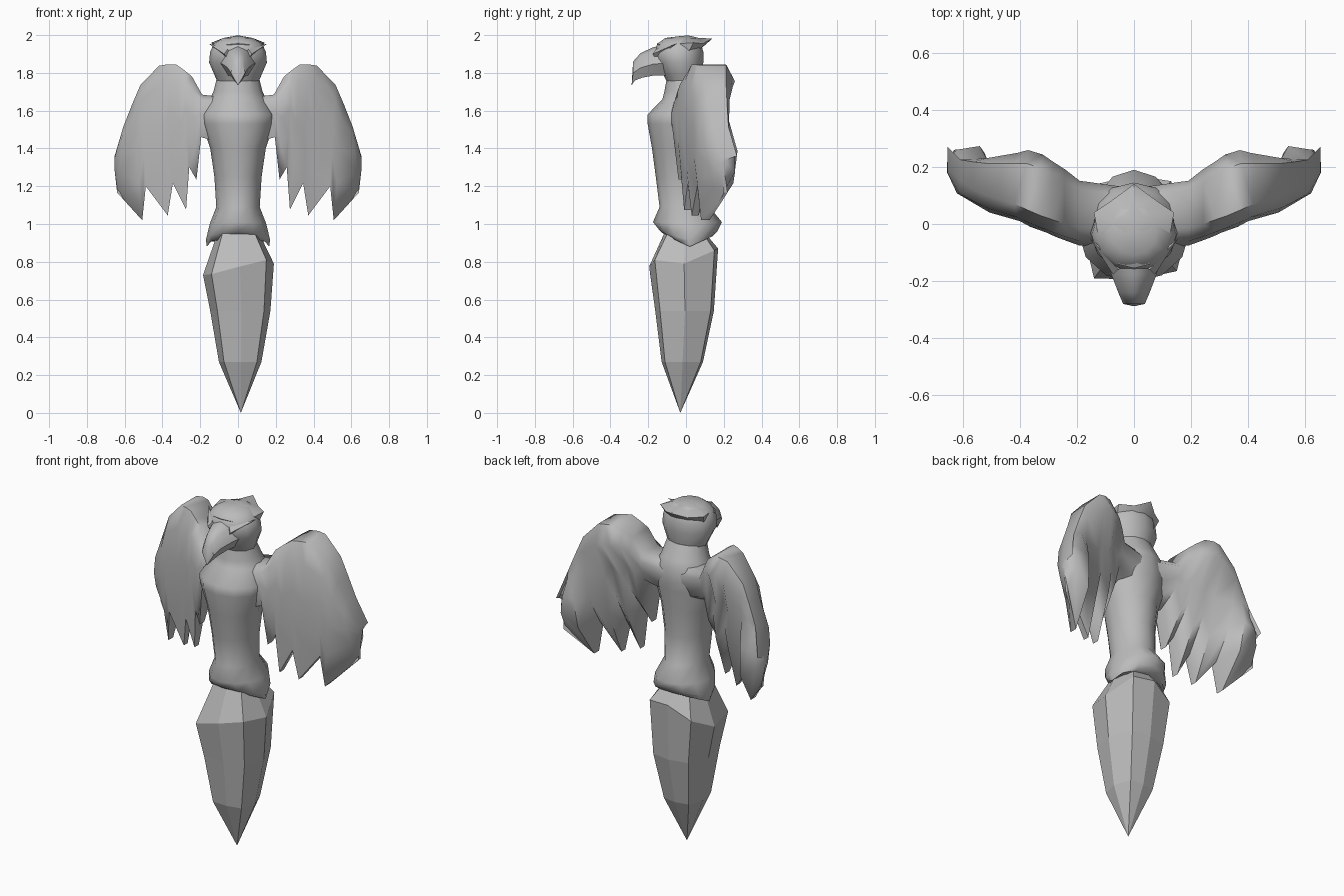
import bpy, bmesh, math
from mathutils import Vector

old = bpy.data.objects.get("Cube")
if old:
    bpy.data.objects.remove(old, do_unlink=True)

stone = bpy.data.materials.new("stone_grey")
stone.use_nodes = True
stone.diffuse_color = (0.5, 0.5, 0.5, 1)
stone.node_tree.nodes["Principled BSDF"].inputs["Base Color"].default_value = (0.5, 0.5, 0.5, 1)


def finish(name, bm, angle):
    """Turn a bmesh into a shaded object."""
    bmesh.ops.recalc_face_normals(bm, faces=bm.faces)
    mesh = bpy.data.meshes.new(name)
    bm.to_mesh(mesh)
    bm.free()
    mesh.materials.append(stone)
    ob = bpy.data.objects.new(name, mesh)
    bpy.context.collection.objects.link(ob)
    bpy.ops.object.select_all(action='DESELECT')
    ob.select_set(True)
    bpy.context.view_layer.objects.active = ob
    if angle:
        bpy.ops.object.shade_smooth_by_angle(angle=math.radians(angle))
    return ob


def loft(name, rings, angle, tip=None):
    """Skin a list of equal rings; close with caps or a tip point."""
    bm = bmesh.new()
    loops = [[bm.verts.new(p) for p in ring] for ring in rings]
    n = len(rings[0])
    for a, b in zip(loops, loops[1:]):
        for i in range(n):
            bm.faces.new((a[i], a[(i + 1) % n], b[(i + 1) % n], b[i]))
    bm.faces.new(loops[0])
    if tip:
        t = bm.verts.new(tip)
        for i in range(n):
            bm.faces.new((loops[-1][i], loops[-1][(i + 1) % n], t))
    else:
        bm.faces.new(loops[-1])
    return finish(name, bm, angle)


def oval(z, rx, front, back, lift=0, sides=12):
    """Horizontal oval whose front and back can rise above its sides."""
    ring = []
    for i in range(sides):
        a = math.tau * i / sides
        c, s = math.cos(a), math.sin(a)
        ring.append((rx * c, (front + back) / 2 + (back - front) / 2 * s, z + lift * abs(s)))
    return ring


def mirrored(ob):
    """Mirror a part lying on +x."""
    ob.modifiers.new("mirror", 'MIRROR')
    return ob


# Crystal base: irregular eight-sided gem
gem = [(-.14, -.19, .735), (.01, -.195, .775), (.15, -.165, .81), (.19, -.01, .79),
       (.13, .15, .86), (0, .17, .87), (-.13, .14, .8), (-.185, 0, .73)]
gem_rings = [[(x * .58, y * .58, .955) for x, y, z in gem], gem]
for scale, dx, dy, level in ((.85, .01, .003, .54), (.6, .01, -.012, .27)):
    gem_rings.append([(x * scale + dx, y * scale + dy, level) for x, y, z in gem])
loft("crystal_base", gem_rings, 0, tip=(.015, -.03, 0))

# Body with flared hem, chest and neck
body = [(.88, .165, -.1, .14, .055), (.915, .17, -.135, .165, .045), (1, .15, -.175, .19, .01),
        (1.09, .115, -.14, .125), (1.25, .125, -.16, .115), (1.4, .147, -.18, .125),
        (1.53, .19, -.203, .14), (1.58, .195, -.203, .145), (1.66, .15, -.125, .145),
        (1.7, .13, -.115, .125), (1.78, .11, -.1, .08)]
loft("body", [oval(*r) for r in body], 60)

# Rounded head
head = [(1.73, .1, -.09, .07), (1.79, .125, -.12, .08), (1.855, .153, -.155, .092),
        (1.91, .148, -.17, .092), (1.955, .128, -.15, .08), (1.985, .08, -.11, .06)]
loft("head", [oval(*r) for r in head], 60, tip=(0, -.02, 1.996))

# Hooked beak: cross-sections marching forward
beak = []
for y, top, low, w in ((-.09, 1.955, 1.785, .1), (-.175, 1.935, 1.787, .08),
                       (-.24, 1.905, 1.775, .055), (-.28, 1.86, 1.76, .038)):
    mid = top * .4 + low * .6
    beak.append([(0, y, top), (w * .6, y, top * .85 + low * .15), (w, y, mid), (w * .55, y + .01, low),
                 (-w * .55, y + .01, low), (-w, y, mid), (-w * .6, y, top * .85 + low * .15)])
loft("beak", beak, 50, tip=(0, -.288, 1.735))

# Feather crest hugging the skull and swept back to points
half = [(.06, -.14, 1.95), (.11, -.09, 1.955), (.128, -.03, 1.955), (.14, .04, 1.96), (.07, .088, 1.955)]
rim = [(0, -.155, 1.955)] + half + [(0, .14, 1.982)] + [(-x, y, z) for x, y, z in reversed(half)]
under = [(x * .9, y * .7 - .015, z - .05) for x, y, z in rim]
crown = [(x * .55, y * .55 - .01, 1.985) for x, y, z in rim]
loft("crest", [under, rim, crown], 40, tip=(0, .01, 1.999))


def tuft(name, base, tip, width, height):
    """Pointed feather from a diamond base."""
    b, t = Vector(base), Vector(tip)
    side = (t - b).cross(Vector((0, 0, 1))).normalized() * width
    up = Vector((0, 0, height))
    return mirrored(loft(name, [[b + side, b + up, b - side, b - up]], 30, tip=t))


# Angry brows
tuft("brow", (.055, -.16, 1.9), (.155, -.05, 1.955), .025, .025)

# Wings: columns of top x, top z, bottom x, bottom z, front y, upper and lower thickness
columns = [(0, 1.66, 0, 1.4, -.09, .85, 1.1), (.19, 1.685, .195, 1.46, -.075, .9, 1.1),
           (.243, 1.78, .22, 1.235, -.06, 1, 1.05), (.285, 1.815, .258, 1.3, -.045, 1.05, 1.05),
           (.328, 1.845, .275, 1.075, -.03, 1.1, 1), (.375, 1.845, .345, 1.215, -.01, 1.08, .95),
           (.418, 1.838, .372, 1.045, .01, .95, .9), (.517, 1.735, .488, 1.2, .04, .75, .9),
           (.562, 1.63, .507, 1.02, .06, .65, 1.12), (.607, 1.515, .64, 1.166, .09, .5, .85),
           (.653, 1.36, .655, 1.3, .18, .2, .2)]
# Rows down the wing: fraction, front inset, thickness
rows = [(0, .06, .15), (.14, .015, .235), (.4, 0, .19), (.68, 0, .17), (1, .02, .04)]
wing = []
for tx, tz, bx, bz, fy, upper, lower in columns:
    face, back = [], []
    for t, inset, thick in rows:
        x, z = tx + (bx - tx) * t, tz + (bz - tz) * t
        # the outer edge curls backwards toward its foot
        curl = .11 * t * t if .08 < fy < .1 else 0
        face.append((x, fy + inset + curl, z))
        back.append((x, fy + inset + curl * .5 + thick * (upper if t < .2 else lower), z))
    wing.append(face + back[::-1])
mirrored(loft("wings", wing, 60))
